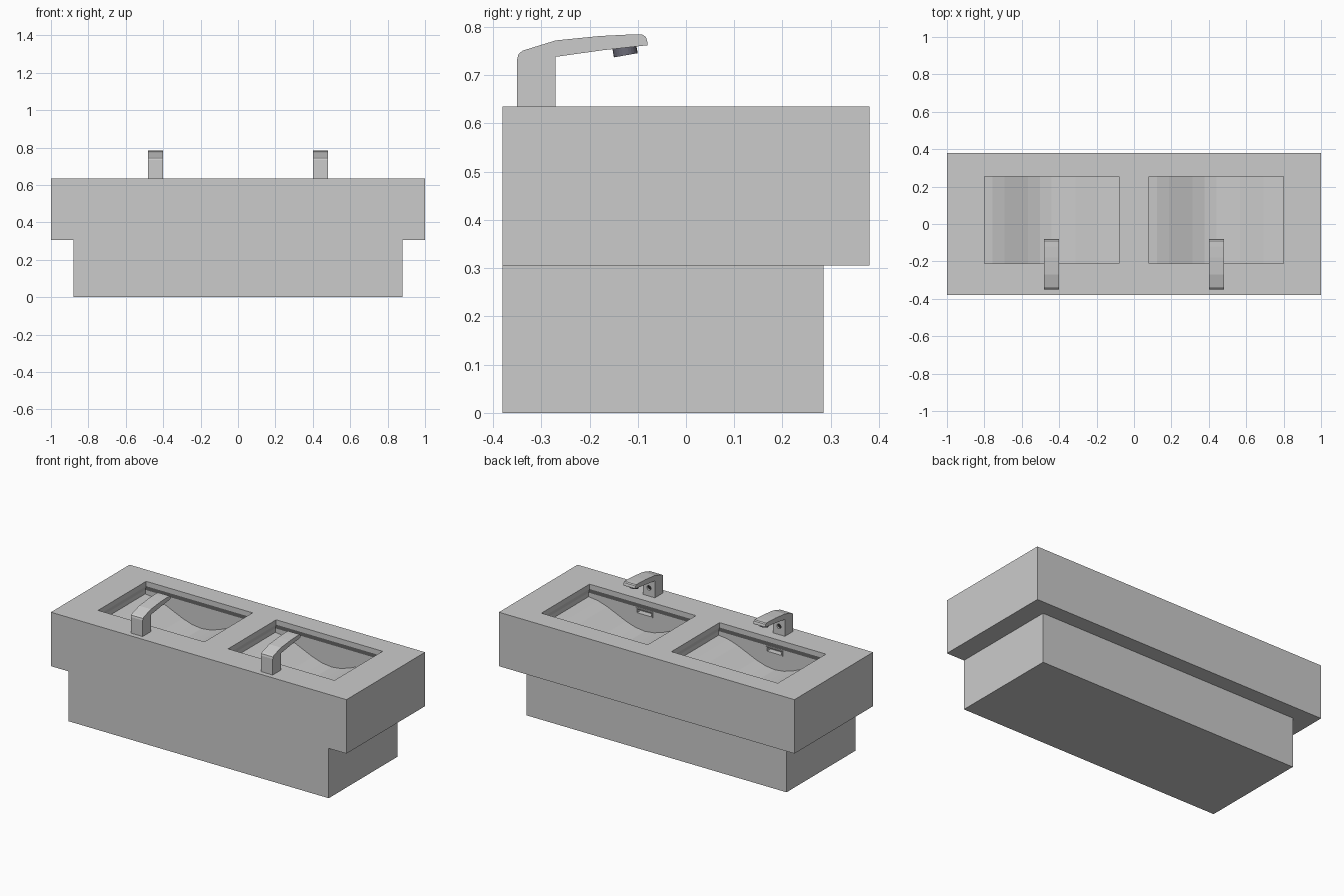
import bpy, bmesh, math
from mathutils import Matrix

if "Cube" in bpy.data.objects:
    bpy.data.objects.remove(bpy.data.objects["Cube"])

TOP = 0.635


def finish(name, bm, color=None):
    bmesh.ops.recalc_face_normals(bm, faces=bm.faces)
    me = bpy.data.meshes.new(name)
    bm.to_mesh(me)
    bm.free()
    ob = bpy.data.objects.new(name, me)
    bpy.context.collection.objects.link(ob)
    if color:
        mat = bpy.data.materials.new(name + "_color")
        mat.diffuse_color = color
        mat.use_nodes = True
        mat.node_tree.nodes["Principled BSDF"].inputs["Base Color"].default_value = mat.diffuse_color
        me.materials.append(mat)
    return ob


def box_mesh(x0, x1, y0, y1, z0, z1):
    bm = bmesh.new()
    bmesh.ops.create_cube(bm, size=1, matrix=Matrix.Translation(
        ((x0 + x1) / 2, (y0 + y1) / 2, (z0 + z1) / 2)) @ Matrix.Diagonal((x1 - x0, y1 - y0, z1 - z0, 1)))
    return bm


def cylinder(name, center, radius, depth, tilt, color=None):
    bm = bmesh.new()
    bmesh.ops.create_cone(bm, cap_ends=True, segments=24, radius1=radius, radius2=radius, depth=depth,
                          matrix=Matrix.Translation(center) @ Matrix.Rotation(tilt, 4, 'X'))
    return finish(name, bm, color)


def cut(target, cutter):
    cutter.hide_render = True
    cutter.hide_viewport = True
    mod = target.modifiers.new("cut", 'BOOLEAN')
    mod.operation = 'DIFFERENCE'
    mod.solver = 'EXACT'
    mod.object = cutter


def basin_cutter(cx):
    # Stacked rings: opening, undercut lip, then a floor that dips in the middle
    n, hx, y0, y1 = 12, 0.36, -0.21, 0.255
    us = [-1 + 2 * i / n for i in range(n + 1)]
    floor = lambda u: TOP - 0.09 - 0.11 * (1 + math.cos(math.pi * u)) / 2
    levels = [(lambda u: TOP + 0.05, 0), (lambda u: TOP - 0.03, 0),
              (lambda u: TOP - 0.065, 0.02), (floor, 0.02)]
    bm = bmesh.new()
    rings = []
    for z, e in levels:
        front = [bm.verts.new((cx + u * (hx + e), y0 - e, z(u))) for u in us]
        back = [bm.verts.new((cx + u * (hx + e), y1 + e, z(u))) for u in us]
        rings.append(front + back[::-1])
    m = 2 * (n + 1)
    for a, b in zip(rings, rings[1:]):
        for i in range(m):
            j = (i + 1) % m
            bm.faces.new((a[i], a[j], b[j], b[i]))
    for r in (rings[0], rings[-1]):
        for i in range(n):
            bm.faces.new((r[i], r[i + 1], r[m - 2 - i], r[m - 1 - i]))
    return finish("basin_cutter", bm)


# Lower cabinet and counter block
finish("base_cabinet", box_mesh(-0.88, 0.88, -0.38, 0.285, 0, 0.305))
counter = finish("counter", box_mesh(-1, 1, -0.38, 0.38, 0.305, TOP))

# Tap side profile (y, z)
PROFILE = [(-0.35, TOP), (-0.35, 0.733), (-0.347, 0.744), (-0.338, 0.751), (-0.27, 0.772),
           (-0.18, 0.781), (-0.12, 0.784), (-0.09, 0.784), (-0.083, 0.779), (-0.08, 0.769),
           (-0.08, 0.762), (-0.17, 0.752), (-0.27, 0.738), (-0.27, TOP)]

for side, cx in (("left", -0.44), ("right", 0.44)):
    # Basin recess
    cut(counter, basin_cutter(cx))

    # Overflow slot with a thin frame in the wall beside the tap
    zs = TOP - 0.086
    cut(counter, finish("overflow_cutter", box_mesh(cx - 0.055, cx + 0.055, -0.27, -0.22, zs - 0.017, zs + 0.017)))
    bm = box_mesh(cx - 0.055, cx + 0.055, -0.27, -0.225, zs - 0.017, zs + 0.017)
    face = max(bm.faces, key=lambda f: f.calc_center_median().y)
    bmesh.ops.inset_individual(bm, faces=[face], thickness=0.008)
    bmesh.ops.translate(bm, verts=bmesh.ops.extrude_discrete_faces(bm, faces=[face])["faces"][0].verts,
                        vec=(0, -0.035, 0))
    finish(side + "_overflow_frame", bm)

    # Tap body
    bm = bmesh.new()
    face = bm.faces.new([bm.verts.new((cx - 0.04, y, z)) for y, z in PROFILE])
    ext = bmesh.ops.extrude_face_region(bm, geom=[face])["geom"]
    bmesh.ops.translate(bm, verts=[v for v in ext if isinstance(v, bmesh.types.BMVert)], vec=(0.08, 0, 0))
    tap = finish(side + "_tap", bm)

    # Sensor hole in the stem
    cut(tap, cylinder("sensor_cutter", (cx, -0.27, 0.685), 0.014, 0.04, math.pi / 2))
    cylinder(side + "_sensor", (cx, -0.287, 0.685), 0.0138, 0.01, math.pi / 2, (0.03, 0.03, 0.03, 1))

    # Water outlet under the spout
    cylinder(side + "_outlet", (cx, -0.127, 0.754), 0.025, 0.026, math.radians(10), (0.15, 0.15, 0.19, 1))
